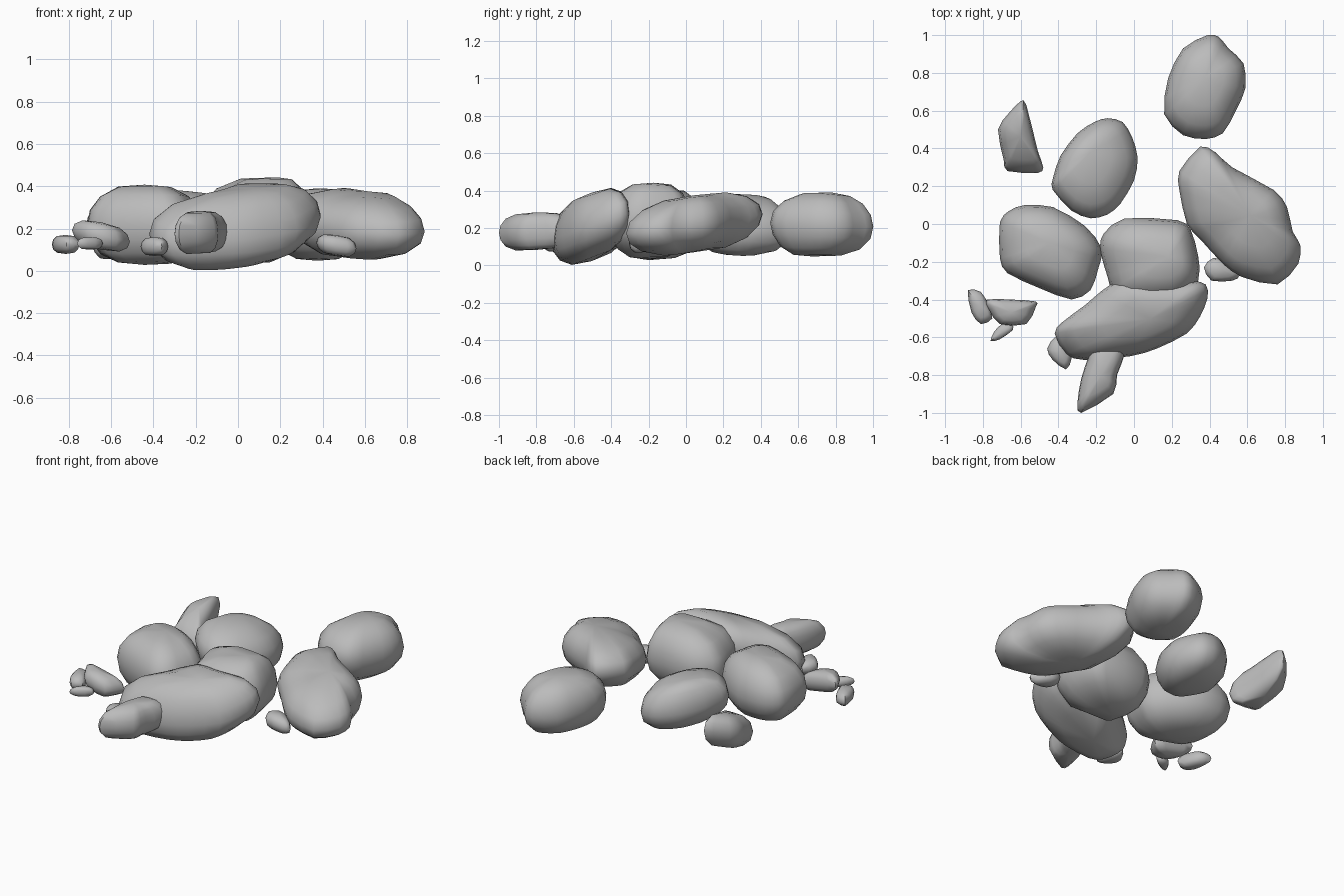
import bpy
import bmesh
from math import sin, cos, radians
from mathutils import Vector, noise

default = bpy.data.objects.get("Cube")
if default:
    bpy.data.objects.remove(default, do_unlink=True)

# One plain grey stone colour
stone = bpy.data.materials.new("grey_stone")
stone.use_nodes = True
grey = (0.5, 0.5, 0.5, 1.0)
stone.diffuse_color = grey
stone.node_tree.nodes["Principled BSDF"].inputs["Base Color"].default_value = grey

rocks = []


def rounded(points):
    """Insert a curved midpoint on each side of a closed outline."""
    result = []
    count = len(points)
    for i, p in enumerate(points):
        before, after, beyond = points[i - 1], points[(i + 1) % count], points[(i + 2) % count]
        result.append(p)
        result.append((p + after) * 0.55 - (before + beyond) * 0.05)
    return result


def rock(name, outline, low, high, tilt=(0, 0), lean=(0, 0),
         rings=(-70, -46, -22, 0, 22, 46, 70), taper=0.72, bumps=0.012):
    """Loft a stone from its plan outline (in hundredths), height range, tilt and lean."""
    plan = rounded([Vector(p) / 100 for p in outline])
    xs, ys = [p.x for p in plan], [p.y for p in plan]
    centre = Vector((min(xs) + max(xs), min(ys) + max(ys))) / 2
    slope, shift = Vector(tilt), Vector(lean)
    middle, half = (low + high) / 2, (high - low) / 2
    bm = bmesh.new()

    def vertex(offset, spread, height):
        # The lean grows as the ring shrinks, so the outline stays in place
        offset = offset * spread + shift * height * (1 - spread)
        point = Vector((*(centre + offset), middle + half * height + slope.dot(offset)))
        point.z += noise.noise(point * 5) * bumps * height
        return bm.verts.new(point)

    loops = []
    for angle in rings:
        t = radians(angle)
        loops.append([vertex(p - centre, cos(t) ** taper, sin(t)) for p in plan])
    count = len(plan)
    for lower, upper in zip(loops, loops[1:]):
        for i in range(count):
            j = (i + 1) % count
            bm.faces.new((lower[i], lower[j], upper[j], upper[i]))
    for loop, height in ((loops[0], -1), (loops[-1], 1)):
        pole = vertex(Vector((0, 0)), 0, height)
        for i in range(count):
            bm.faces.new((loop[i], loop[(i + 1) % count], pole))
    bmesh.ops.recalc_face_normals(bm, faces=bm.faces)
    mesh = bpy.data.meshes.new(name)
    bm.to_mesh(mesh)
    bm.free()
    mesh.materials.append(stone)
    obj = bpy.data.objects.new(name, mesh)
    bpy.context.collection.objects.link(obj)
    rocks.append(obj)


def pebble(name, outline, low, high, tilt=(0, 0)):
    """A small, blockier stone with fewer rings."""
    rock(name, outline, low, high, tilt, rings=(-60, -30, 0, 30, 60), taper=0.65, bumps=0)


# Large stones
rock("back_rock",
     [(39, 100), (45, 99), (50, 93), (58, 85), (59, 72), (54, 60), (47, 48),
      (38, 45), (26, 47), (16, 58), (18, 77), (26, 93)],
     0.045, 0.39, (0, -0.04), lean=(0, 0.05))
rock("back_middle_rock",
     [(-14, 56), (-6, 54), (-1, 46), (2, 35), (0, 23), (-7, 11), (-14, 5), (-23, 3),
      (-33, 7), (-43, 18), (-43, 24), (-39, 36), (-30, 48), (-21, 54)],
     0.06, 0.375, (-0.12, -0.08), lean=(-0.03, 0.08))
rock("left_side_rock",
     [(35, 41), (43, 38), (52, 30), (74, 18), (81, 9), (84, -4), (88, -11), (87, -21),
      (76, -32), (57, -28), (47, -21), (35, -8), (28, 0), (24, 18), (24, 28)],
     0.07, 0.375, (-0.04, 0.12), lean=(0.06, 0))
rock("right_side_rock",
     [(-58, 10), (-43, 9), (-26, -1), (-17, -13), (-19, -24), (-23, -35), (-33, -40),
      (-50, -34), (-67, -26), (-71, -18), (-71, 1), (-66, 7)],
     0.025, 0.41, lean=(0, 0.05))
rock("centre_rock",
     [(-5, 3), (23, 2), (30, -3), (34, -17), (34, -30), (22, -41), (-8, -40),
      (-14, -28), (-18, -13), (-16, -5)], 0.03, 0.445, lean=(0.1, 0.02))
rock("front_rock",
     [(-8, -29), (10, -30), (30, -30), (38, -32), (39, -39), (35, -49), (28, -58),
      (12, -66), (-2, -70), (-26, -72), (-36, -69), (-42, -58), (-38, -52), (-26, -43)],
     0.03, 0.385, (0.02, 0.32), lean=(0.1, 0), taper=0.66)

# Medium stones
rock("front_small_rock",
     [(-20, -61), (-7, -61), (-5, -69), (-9, -80), (-11, -90), (-28, -100),
      (-30, -95), (-28, -82), (-24, -70)], 0.08, 0.28, (0, 0.03), taper=0.55)
pebble("back_right_rock",
       [(-60, 65), (-57, 63), (-51, 39), (-48, 30), (-51, 27), (-67, 28),
        (-69, 34), (-72, 50), (-66, 59)], 0.08, 0.3, (0, 0.32))

# Pebbles
pebble("right_pebble",
       [(-78, -40), (-65, -40), (-52, -41), (-52, -44), (-57, -53), (-71, -53), (-77, -45)],
       0.1, 0.23, (-0.2, 0))
pebble("far_right_pebble",
       [(-88, -35), (-81, -36), (-77, -43), (-75, -50), (-81, -53), (-86, -47)], 0.08, 0.17)
pebble("tiny_right_pebble",
       [(-76, -62), (-74, -57), (-70, -53), (-65, -53), (-64, -56), (-71, -61)], 0.1, 0.16)
pebble("front_pebble",
       [(-41, -59), (-46, -66), (-43, -72), (-36, -77), (-33, -71), (-35, -62)], 0.07, 0.16)
pebble("left_pebble",
       [(42, -18), (37, -23), (41, -30), (52, -30), (56, -27), (50, -20)],
       0.07, 0.17, (-0.15, 0))

# Smooth shading with sharp creases kept
bpy.ops.object.select_all(action="DESELECT")
for obj in rocks:
    obj.select_set(True)
bpy.context.view_layer.objects.active = rocks[0]
bpy.ops.object.shade_smooth_by_angle(angle=radians(50))
